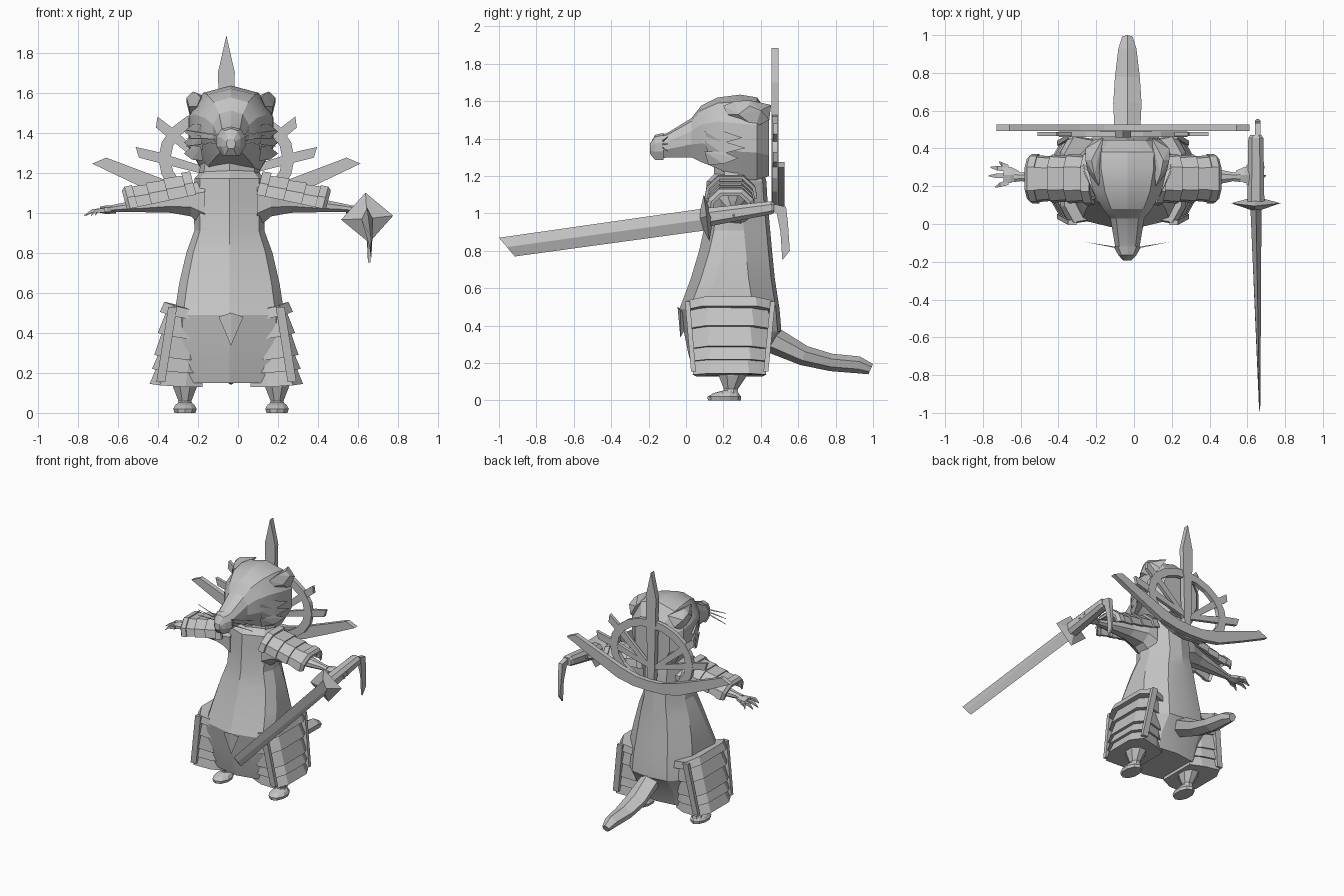
import bpy, bmesh, math
from mathutils import Vector

if "Cube" in bpy.data.objects:
    bpy.data.objects.remove(bpy.data.objects["Cube"])

CX = -0.035          # the figure's own centre line
BX = -.058           # centre line of the armour and back crest
SIDES = (("left", -1), ("right", 1))
grey = bpy.data.materials.new("light_grey")
grey.diffuse_color = (0.55, 0.55, 0.55, 1)
grey.use_nodes = True
grey.node_tree.nodes["Principled BSDF"].inputs["Base Color"].default_value = grey.diffuse_color


def finish(name, bm, smooth=False):
    bmesh.ops.recalc_face_normals(bm, faces=bm.faces)
    me = bpy.data.meshes.new(name)
    bm.to_mesh(me)
    bm.free()
    me.materials.append(grey)
    ob = bpy.data.objects.new(name, me)
    bpy.context.collection.objects.link(ob)
    if smooth:
        bpy.ops.object.select_all(action='DESELECT')
        ob.select_set(True)
        bpy.context.view_layer.objects.active = ob
        bpy.ops.object.shade_smooth_by_angle(angle=math.radians(20))
    return ob


def loft(name, rings, smooth=False, bm=None):
    """Skin a list of equal-length closed rings and cap both ends."""
    keep = bm is not None
    bm = bm or bmesh.new()
    vs = [[bm.verts.new(p) for p in r] for r in rings]
    n = len(rings[0])
    for a, b in zip(vs, vs[1:]):
        for i in range(n):
            j = (i + 1) % n
            bm.faces.new((a[i], a[j], b[j], b[i]))
    bm.faces.new(vs[0][::-1])
    bm.faces.new(vs[-1])
    return None if keep else finish(name, bm, smooth)


def hull(name, pts, bm=None):
    keep = bm is not None
    bm = bm or bmesh.new()
    vs = [bm.verts.new(p) for p in pts]
    bmesh.ops.convex_hull(bm, input=vs)
    return None if keep else finish(name, bm)


def oval(c, ry, rz, n=8, rx=None):
    """Ring across x, or across z when rx is given."""
    out = []
    for i in range(n):
        a = 2 * math.pi * (i + .5) / n
        if rx is None:
            out.append((c[0], c[1] + ry * math.cos(a), c[2] + rz * math.sin(a)))
        else:
            out.append((c[0] + rx * math.cos(a), c[1] + ry * math.sin(a), c[2]))
    return out


def plate(name, xz, y0, y1, bm=None):
    return loft(name, [[(x, y, z) for x, z in xz] for y in (y0, y1)], bm=bm)


# Robe: ridged front panel, flaring skirt
def robe_ring(z, hw, yf, yb):
    h = [(.0, yf), (.84 * hw, yf + .055), (hw, yf + .13), (hw * .95, yb - .14), (.5 * hw, yb - .02)]
    p = h + [(0, yb)] + [(-x, y) for x, y in h[:0:-1]]
    return [(CX - .008 + x, y, z) for x, y in p]


loft("robe", [robe_ring(*r) for r in (
    (.15, .30, .04, .40), (.26, .295, .01, .44), (.37, .285, -.012, .51), (.49, .275, -.035, .50),
    (.65, .25, .025, .475), (.80, .215, .07, .46), (.91, .175, .095, .45),
    (1.08, .178, .105, .435), (1.17, .175, .11, .43), (1.21, .14, .15, .42))], True)
loft("neck", [robe_ring(*r) for r in ((1.15, .16, .15, .42), (1.36, .125, .15, .42))], True)
hull("belt_knot", [(CX + x, y, z) for x, y, z in
                   ((-.062, -.03, .48), (.062, -.03, .48), (0, -.045, .5), (0, -.03, .335), (0, .03, .45))])


# Head and snout
def head_ring(y, hw, zb, zt):
    h = [(.66, .92), (1, .66), (1, .33), (.6, 0)]
    p = [(0, 1)] + h + [(-x, z) for x, z in h[::-1]]
    return [(CX + x * hw, y, zb + z * (zt - zb)) for x, z in p]


loft("head", [head_ring(*r) for r in (
    (-.14, .06, 1.29, 1.42), (-.10, .068, 1.30, 1.43), (.03, .09, 1.30, 1.51), (.08, .13, 1.275, 1.575),
    (.17, .18, 1.24, 1.62), (.29, .21, 1.18, 1.635), (.38, .212, 1.18, 1.62), (.445, .14, 1.2, 1.53))], True)
loft("nose", [head_ring(*r) for r in (
    (-.193, .022, 1.32, 1.37), (-.165, .048, 1.285, 1.42), (-.12, .073, 1.285, 1.43))])

for side, s in SIDES:
    def P(x, y, z):
        return (CX + s * x, y, z)

    # Ear: low lobe hugging the side of the skull
    hull(side + "_ear", [P(*p) for p in (
        (.15, .20, 1.575), (.175, .26, 1.60), (.19, .34, 1.605), (.222, .34, 1.575), (.222, .40, 1.55),
        (.18, .445, 1.50), (.13, .455, 1.58), (.20, .37, 1.46), (.17, .22, 1.53), (.21, .28, 1.53))])
    # Cheek fur: backward-pointing spikes
    bm = bmesh.new()
    for z, tip in ((1.42, .30), (1.365, .32), (1.31, .28)):
        hull("", [P(.15, .10, z + .02), P(.14, .12, z - .05), P(.195, .20, z + .02),
                  P(.195, .20, z - .045), P(.235, tip, z - .015), P(.17, .26, z - .01)], bm)
    finish(side + "_cheek_fur", bm)
    # Whiskers
    bm = bmesh.new()
    for z, zt in ((1.38, 1.41), (1.365, 1.37), (1.35, 1.33)):
        hull("", [P(.05, -.13, z), P(.05, -.13, z + .008), P(.05, -.122, z),
                  P(.225, -.095, zt), P(.225, -.095, zt + .004)], bm)
    finish(side + "_whiskers", bm)

    # Arm inside its sleeve
    loft(side + "_arm", [oval(P(x, .25, z), ry, rz) for x, z, ry, rz in (
        (.13, 1.05, .12, .14), (.20, 1.06, .11, .085), (.30, 1.055, .075, .06),
        (.45, 1.035, .05, .035), (.56, 1.025, .025, .022), (.60, 1.02, .03, .018))])
    # Hand: palm and pointed fingers
    bm = bmesh.new()
    loft("", [oval(P(x, .26, 1.015), ry, rz, 6) for x, ry, rz in (
        (.575, .025, .018), (.62, .05, .022), (.655, .045, .015))], bm=bm)
    for y0, x1, y1 in ((.22, .70, .195), (.255, .735, .255), (.29, .725, .30), (.30, .68, .33)):
        loft("", [oval(P(.63, y0, 1.012), .018, .014, 4),
                  oval(P((.63 + x1) / 2 + .01, (y0 + y1) / 2, 1.01), .017, .012, 4),
                  oval(P(x1, y1, .985), .004, .003, 4)], bm=bm)
    finish(side + "_hand", bm)

    def A(x, y, z):
        return (BX + s * x, y, z)

    # Shoulder guard: overlapping arched bands sloping down the arm
    arch = [(-.125, 0), (-.115, .055), (-.06, .108), (.06, .108), (.115, .055), (.125, 0)]

    def arch_ring(t, k):
        bx, bz = .15 + .34 * t, 1.09 - .072 * t
        outer = [(y * k, h * k) for y, h in arch]
        inner = [(y * k * .86, h * k * .82) for y, h in arch[::-1]]
        return [A(bx + .26 * h, .24 + y, bz + .965 * h) for y, h in outer + inner]
    bm = bmesh.new()
    for t0, t1, k0, k1 in ((0, .13, 1.12, 1.13), (.1, .40, .99, 1.05), (.36, .66, .96, 1.02),
                           (.62, .90, .93, 1.0), (.86, .97, 1.05, 1.05), (.97, 1.02, 1.05, .9)):
        loft("", [arch_ring(t0, k0), arch_ring(t1, k1)], bm=bm)
    finish(side + "_shoulder_guard", bm)

    # Thigh guard: four flaring rows round the side of the skirt
    def wrap(z, grow):
        f = (.55 - z) / .41
        xi, xo = .155 + .05 * f, .305 + .065 * f + grow
        yf, yb = .015 + .035 * f - grow, .455 - .04 * f + grow
        outer = [(.12, yf + .06, .045), (xi, yf + .02, .045), (xo - .05, yf, .02), (xo, yf + .09, 0),
                 (xo, yb - .09, 0), (xo - .05, yb, .02), (xi, yb - .02, .045), (.12, yb - .06, .045)]
        k = .35 + .65 * (1 - f)
        return [A(x, y, z - d * k) for x, y, d in outer]
    bm = bmesh.new()
    for z0, z1 in ((.50, .40), (.42, .29), (.31, .22), (.24, .145)):
        loft("", [wrap(z0, -.01), wrap(z1, .014)], bm=bm)
    loft("", [wrap(.555, .006), wrap(.505, .02)], bm=bm)
    # raised uprights at the two outer corners
    for i in (2, 5):
        pts = []
        for z in (.53, .155):
            c = Vector(wrap(z, .01)[i])
            c.z = z
            pts += [c + Vector((dx, dy, 0)) for dx in (-.022, .022) for dy in (-.012, .014)]
        hull("", pts, bm)
    finish(side + "_thigh_guard", bm)

    # Leg and foot
    loft(side + "_leg", [oval(P(.23, y, z), ry, 0, 8, rx) for y, z, ry, rx in (
        (.25, .20, .09, .08), (.25, .13, .08, .065), (.24, .06, .04, .035), (.235, .03, .05, .045))])
    loft(side + "_foot", [oval(P(.23, y, z), ry, 0, 10, rx) for y, z, ry, rx in (
        (.205, 0, .088, .055), (.205, .02, .09, .062), (.215, .04, .065, .05), (.235, .055, .03, .03))])


# Tail: tapering six-sided sweep
def tail_ring(yt, zt, yb, zb, w):
    t, b = Vector((CX, yt, zt)), Vector((CX, yb, zb))
    X = Vector((w, 0, 0))
    return [t, t.lerp(b, .3) + X, t.lerp(b, .75) + X * .8, b, t.lerp(b, .75) - X * .8, t.lerp(b, .3) - X]


loft("tail", [tail_ring(*r) for r in (
    (.42, .45, .38, .28, .06), (.515, .375, .43, .26, .068), (.65, .29, .61, .19, .075),
    (.78, .25, .77, .157, .066), (.93, .235, .92, .145, .048), (1.0, .195, .975, .14, .028))])

# Back crest: spike, oval hoop, rays and crescent
plate("crest_spike", [(BX + x, z) for x, z in (
    (0, 1.885), (.042, 1.70), (.032, 1.3), (.025, 1.04), (-.025, 1.04), (-.032, 1.3), (-.042, 1.70))], .458, .495)
bm = bmesh.new()
N = 20
for i in range(N):
    quad = []
    for a, rx, rz in ((i, .34, .26), (i + 1, .34, .26), (i + 1, .28, .205), (i, .28, .205)):
        t = 2 * math.pi * a / N
        quad.append((BX + rx * math.cos(t), 1.27 + rz * math.sin(t)))
    plate("", quad, .46, .49, bm)
bmesh.ops.remove_doubles(bm, verts=bm.verts, dist=1e-5)
finish("crest_hoop", bm)
bm = bmesh.new()
for s in (-1, 1):
    for tx, tz, z0 in ((.43, 1.30, 1.18), (.335, 1.445, 1.16)):
        d = Vector((tx, tz - z0)).normalized()
        n = Vector((-d.y, d.x)) * .026
        a, b = Vector((0, z0)), Vector((tx, tz))
        plate("", [(BX + s * p.x, p.y) for p in (
            a - n * .6, b - n, b + n + d * .03 - n * .2, b + n - d * .07, a + n * .6)], .465, .488, bm)
finish("crest_rays", bm)
half = [(.67, 1.245), (.60, 1.275), (.23, 1.135), (.10, 1.10)]
low = [(.12, 1.025), (.25, 1.05), (.45, 1.14)]
bm = bmesh.new()
for s in (-1, 1):
    plate("", [(BX + s * x, z) for x, z in half + [(0, 1.095), (0, 1.02)] + low], .492, .527, bm)
finish("crest_crescent", bm)


# Sword: tapered diamond blade, diamond guard, grip and hanging tail
def blade_ring(x, w, top, bot):
    m = ((top[0] + bot[0]) / 2, (top[1] + bot[1]) / 2)
    return [(x, *top), (x + w, *m), (x, *bot), (x - w, *m)]


loft("sword_blade", [blade_ring(.645, .03, (.12, 1.03), (.11, .91)),
                     blade_ring(.665, .004, (-1.0, .87), (-.915, .77))])
hull("sword_guard", [(.515, .11, .965), (.775, .11, .985), (.637, .095, 1.1), (.655, .125, .85),
                     (.645, .065, .97), (.645, .145, .975)])
loft("sword_grip", [[(.645 + x * w, y, zc + z * h) for x, z in ((-1, -.5), (-1, .5), (-.5, 1), (.5, 1),
                                                               (1, .5), (1, -.5), (.5, -1), (-.5, -1))]
                    for y, zc, w, h in ((.12, .98, .045, .05), (.455, 1.03, .04, .035), (.47, 1.03, .03, .028))])
bm = bmesh.new()
for y in (.25, .30):
    for x in (.605, .685):
        loft("", [oval((x + d, y, 1.0 + .15 * (y - .25)), .01, .01, 4) for d in (-.006, .006)], bm=bm)
finish("grip_studs", bm)
prof = [(.45, 1.02), (.47, 1.05), (.535, 1.035), (.545, .95), (.555, .80), (.515, .75), (.505, .90), (.485, 1.0)]
loft("sword_tail", [[(.655 + s * (.015 if z > .9 else .006), y, z) for y, z in prof] for s in (-1, 1)])
